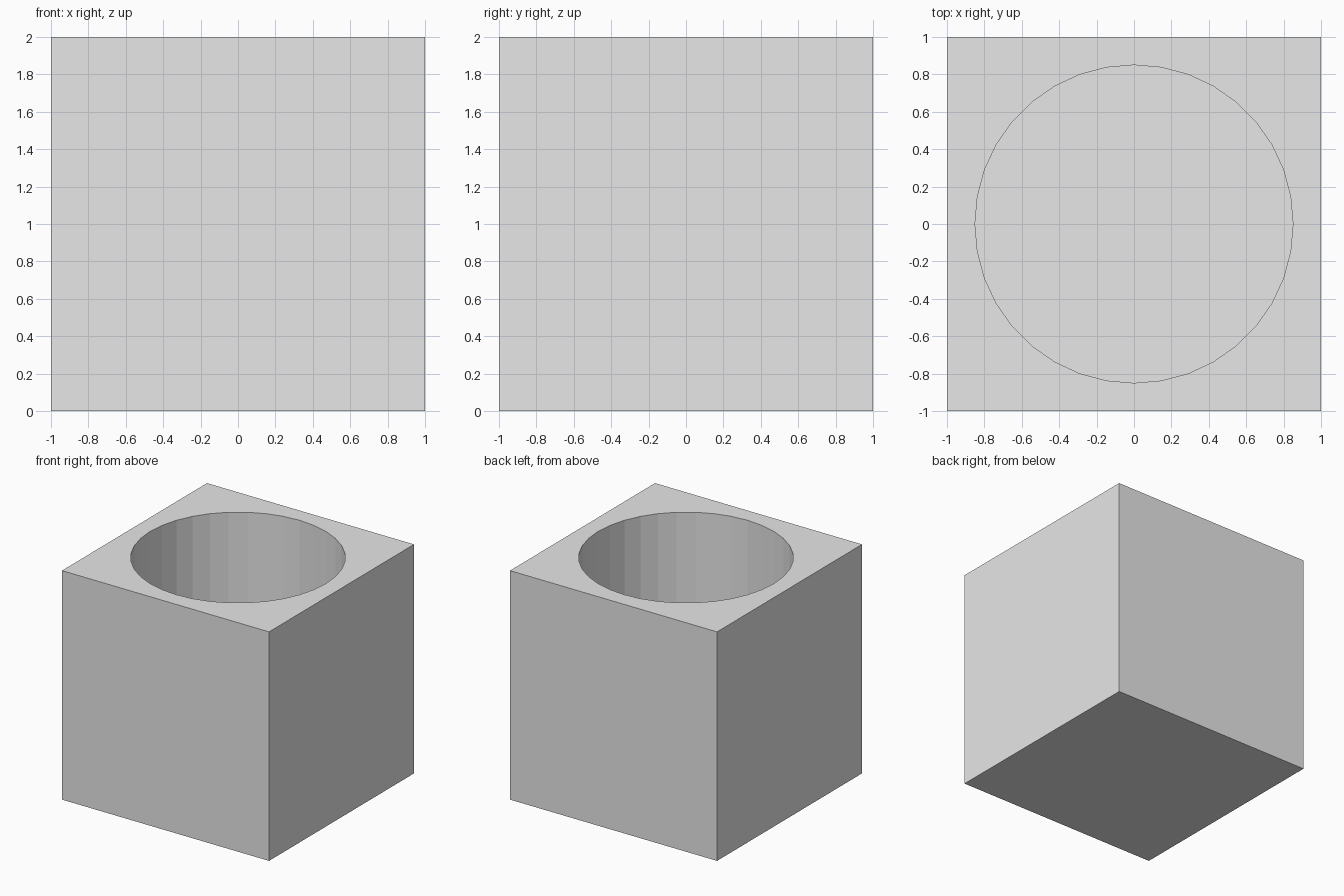
import bpy
import bmesh
from math import cos, sin, tau

HALF, RADIUS, FLOOR, TOP, SIDES = 1.0, 0.85, 0.15, 2.0, 36

default = bpy.data.objects.get("Cube")
if default:
    bpy.data.objects.remove(default, do_unlink=True)

# Single plain grey
grey = bpy.data.materials.new("light_grey")
grey.use_nodes = True
colour = (0.8, 0.8, 0.8, 1.0)
grey.diffuse_color = colour
grey.node_tree.nodes["Principled BSDF"].inputs["Base Color"].default_value = colour

bm = bmesh.new()


def ring(points, z):
    return [bm.verts.new((x, y, z)) for x, y in points]


def wall(low, high):
    n = len(low)
    return [bm.faces.new((low[i], low[(i + 1) % n], high[(i + 1) % n], high[i]))
            for i in range(n)]


# Outer block: base and four walls
corners = [(HALF, HALF), (-HALF, HALF), (-HALF, -HALF), (HALF, -HALF)]
base, rim = ring(corners, 0), ring(corners, TOP)
bm.faces.new(base[::-1])
wall(base, rim)

# Round well: floor and cylindrical wall
circle = [(RADIUS * cos(tau * i / SIDES), RADIUS * sin(tau * i / SIDES))
          for i in range(SIDES)]
well_floor, well_rim = ring(circle, FLOOR), ring(circle, TOP)
bm.faces.new(well_floor)
well_faces = wall(well_rim, well_floor)

# Top face: four corner pieces between the block edge and the well
step = SIDES // 4
for q in range(4):
    arc = [well_rim[(q * step + i) % SIDES] for i in range(step + 1)]
    for a, b in zip(arc, arc[1:]):
        bm.faces.new((rim[q], b, a))
    bm.faces.new((rim[q], rim[(q + 1) % 4], arc[-1]))

bmesh.ops.recalc_face_normals(bm, faces=bm.faces[:])
mesh = bpy.data.meshes.new("block_with_round_well")
bm.to_mesh(mesh)
bm.free()
mesh.materials.append(grey)
block = bpy.data.objects.new("block_with_round_well", mesh)
bpy.context.collection.objects.link(block)
